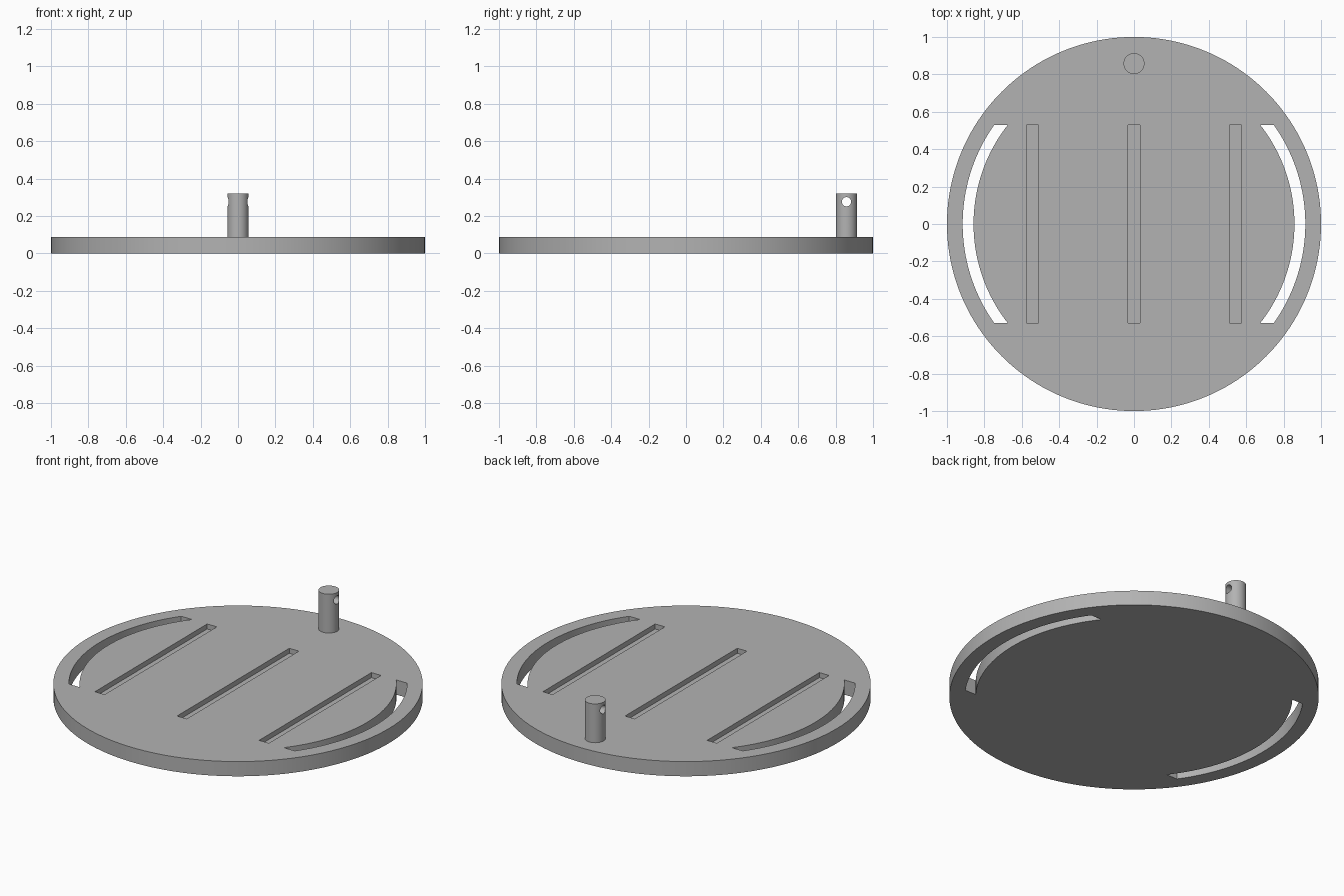
import bpy, bmesh, math

if "Cube" in bpy.data.objects:
    bpy.data.objects.remove(bpy.data.objects["Cube"])

grey = bpy.data.materials.new("plain grey")
grey.diffuse_color = (0.45, 0.45, 0.45, 1)
grey.use_nodes = True
grey.node_tree.nodes["Principled BSDF"].inputs["Base Color"].default_value = grey.diffuse_color

THICK = 0.088      # plate thickness
HALF = 0.53        # half length of grooves and slots


def prism(name, outline, z0, z1):
    """Extrude a counter-clockwise xy outline from z0 to z1."""
    bm = bmesh.new()
    base = bm.faces.new([bm.verts.new((x, y, z0)) for x, y in outline])
    top = bmesh.ops.extrude_face_region(bm, geom=[base])["geom"]
    bmesh.ops.translate(bm, vec=(0, 0, z1 - z0),
                        verts=[v for v in top if isinstance(v, bmesh.types.BMVert)])
    bmesh.ops.recalc_face_normals(bm, faces=bm.faces)
    mesh = bpy.data.meshes.new(name)
    bm.to_mesh(mesh)
    bm.free()
    mesh.materials.append(grey)
    obj = bpy.data.objects.new(name, mesh)
    bpy.context.collection.objects.link(obj)
    return obj


def circle(r, n, cx=0, cy=0):
    return [(cx + r * math.cos(math.tau * i / n), cy + r * math.sin(math.tau * i / n))
            for i in range(n)]


def arc(r, n=40):
    """Arc around the origin on the +x side, from -HALF to HALF in y."""
    a = math.asin(HALF / r)
    return [(r * math.cos(t), r * math.sin(t))
            for t in (-a + 2 * a * i / n for i in range(n + 1))]


def cut(obj, cutters):
    """Subtract the cutters, then remove them."""
    bpy.context.view_layer.objects.active = obj
    for c in cutters:
        c.hide_render = True
        mod = obj.modifiers.new("cut", 'BOOLEAN')
        mod.operation = 'DIFFERENCE'
        mod.solver = 'EXACT'
        mod.object = c
        bpy.ops.object.modifier_apply(modifier=mod.name)
        bpy.data.objects.remove(c)


def smooth(obj):
    bpy.ops.object.select_all(action='DESELECT')
    obj.select_set(True)
    bpy.context.view_layer.objects.active = obj
    bpy.ops.object.shade_smooth_by_angle(angle=math.radians(30))


# Round plate with two curved through slots and three shallow grooves
plate = prism("round_plate", circle(1.0, 160), 0, THICK)
slot = arc(0.916) + arc(0.858)[::-1]
cutters = [prism("slot_cutter", slot, -0.1, 0.2),
           prism("slot_cutter", [(-x, y) for x, y in slot], -0.1, 0.2)]
for x in (-0.543, 0, 0.543):
    w = 0.032
    cutters.append(prism("groove_cutter", [(x - w, -HALF), (x + w, -HALF),
                                           (x + w, HALF), (x - w, HALF)],
                         THICK - 0.03, 0.2))
cut(plate, cutters)
smooth(plate)

# Upright peg near the back edge with a cross hole through it
peg = prism("peg", circle(0.056, 48, 0, 0.858), THICK, 0.32)
drill = prism("hole_cutter", circle(0.025, 32), -0.2, 0.2)
drill.rotation_euler = (0, math.pi / 2, 0)
drill.location = (0, 0.858, 0.276)
bpy.context.view_layer.update()
cut(peg, [drill])
smooth(peg)
